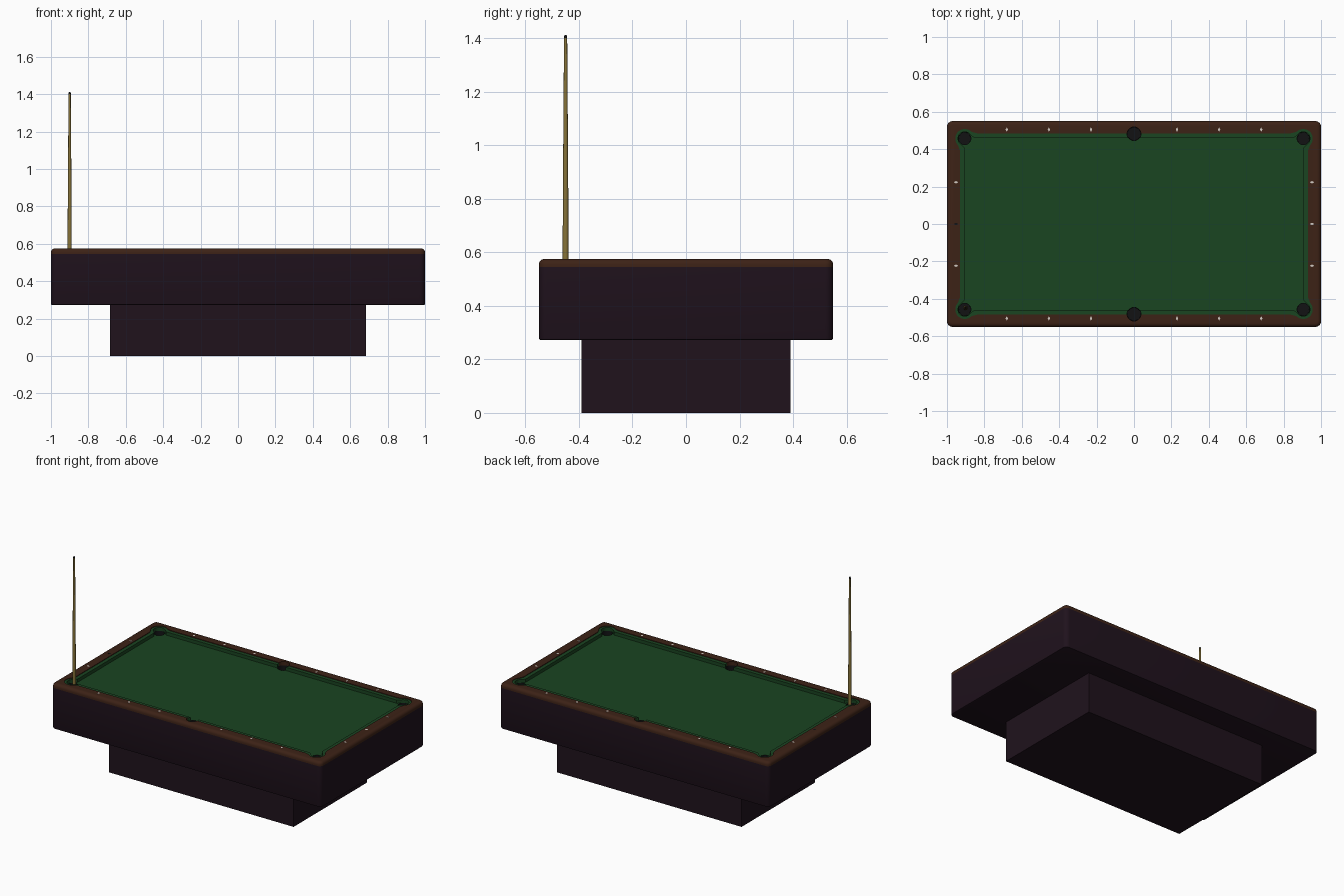
import bpy, bmesh, math

if "Cube" in bpy.data.objects:
    bpy.data.objects.remove(bpy.data.objects["Cube"])

CX, CY = 0.905, 0.457                       # corner pocket centre
SIDE_Y = 0.482                              # side pocket centre
QUADS = [(1, 1), (-1, 1), (-1, -1), (1, -1)]


def material(name, rgb):
    m = bpy.data.materials.new(name)
    m.diffuse_color = (*rgb, 1)
    m.use_nodes = True
    m.node_tree.nodes["Principled BSDF"].inputs["Base Color"].default_value = m.diffuse_color
    return m


DARK = material("dark_wood", (0.014, 0.006, 0.012))
WOOD = material("rail_wood", (0.046, 0.016, 0.008))
FELT = material("green_felt", (0.010, 0.058, 0.015))
BLACK = material("black", (0.006, 0.006, 0.007))
CUE = material("pale_wood", (0.24, 0.17, 0.04))
PEARL = material("pearl", (0.65, 0.60, 0.55))


def arc(cx, cy, r, a0, a1, n):
    return [(cx + r * math.cos(math.radians(a0 + (a1 - a0) * i / n)),
             cy + r * math.sin(math.radians(a0 + (a1 - a0) * i / n))) for i in range(n + 1)]


def four_corners(quarter):
    """Mirror a first-quadrant run of points into a closed outline."""
    loop = []
    for sx, sy in QUADS:
        run = quarter if sx * sy > 0 else quarter[::-1]
        loop += [(sx * x, sy * y) for x, y in run]
    return loop


def round_rect(hx, hy, r):
    return four_corners(arc(hx - r, hy - r, r, 0, 90, 6))


def pocket_outline(hx, hy, k, r):
    """Rectangle that bulges around each corner pocket."""
    return four_corners([(hx, CY - k)] + arc(CX, CY, r, -45, 135, 14) + [(CX - k, hy)])


def prism(name, pts, z0, z1, mat=None, bevel_z=None, width=0.0, segs=4):
    bm = bmesh.new()
    f = bm.faces.new([bm.verts.new((x, y, z0)) for x, y in pts])
    ext = bmesh.ops.extrude_face_region(bm, geom=[f])
    for v in ext["geom"]:
        if isinstance(v, bmesh.types.BMVert):
            v.co.z = z1
    if bevel_z is not None:
        edges = [e for e in bm.edges if all(abs(v.co.z - bevel_z) < 1e-5 for v in e.verts)]
        bmesh.ops.bevel(bm, geom=edges, offset=width, segments=segs, profile=0.5, affect='EDGES')
    bmesh.ops.recalc_face_normals(bm, faces=bm.faces)
    return finish(name, bm, mat)


def finish(name, bm, mat):
    me = bpy.data.meshes.new(name)
    bm.to_mesh(me)
    bm.free()
    ob = bpy.data.objects.new(name, me)
    bpy.context.collection.objects.link(ob)
    if mat:
        me.materials.append(mat)
    return ob


def lathe(name, profile, x, y, mat, n=24):
    """Stack of rings; radius 0 closes the end."""
    bm = bmesh.new()
    rings = [[bm.verts.new((x + px, y + py, z)) for px, py in arc(0, 0, r, 0, 360, n)[:-1]]
             for r, z in profile]
    for a, b in zip(rings, rings[1:]):
        for i in range(n):
            bm.faces.new((a[i], a[(i + 1) % n], b[(i + 1) % n], b[i]))
    bmesh.ops.remove_doubles(bm, verts=bm.verts, dist=1e-5)
    bmesh.ops.recalc_face_normals(bm, faces=bm.faces)
    return finish(name, bm, mat)


def cut(ob, *cutters):
    for c in cutters:
        m = ob.modifiers.new("cut", 'BOOLEAN')
        m.operation, m.solver, m.object = 'DIFFERENCE', 'EXACT', c


# Cutters for pockets and the two openings
corner_holes = [prism("corner_cutter", arc(sx * CX, sy * CY, 0.034, 0, 360, 28)[:-1], 0.44, 0.7)
                for sx, sy in QUADS]
side_holes = [prism("side_cutter", arc(0, s * SIDE_Y, 0.037, 0, 360, 28)[:-1], 0.44, 0.7)
              for s in (1, -1)]
outer = pocket_outline(0.93, 0.485, 0.065, 0.051)
inner = pocket_outline(0.906, 0.46, 0.05, 0.036)
rail_opening = prism("rail_cutter", outer, 0.5, 0.7)
play_opening = prism("play_cutter", inner, 0.5, 0.7)
cutters = corner_holes + side_holes + [rail_opening, play_opening]

# Base and cabinet
prism("base", [(0.685 * a, 0.39 * b) for a, b in QUADS], 0, 0.28, DARK)
cabinet = prism("cabinet", round_rect(1, 0.55, 0.03), 0.273, 0.546, DARK, 0.273, 0.006, 2)
cut(cabinet, *corner_holes, *side_holes)

# Wooden rail, cushions and felt bed
rail = prism("rail", round_rect(1, 0.55, 0.03), 0.546, 0.575, WOOD, 0.575, 0.02)
cut(rail, rail_opening, *side_holes)
cushions = prism("cushions", outer, 0.543, 0.571, FELT)
cut(cushions, play_opening, *side_holes)
bed = prism("bed", outer, 0.535, 0.549, FELT)
cut(bed, *corner_holes, *side_holes)

# Apply the cuts and remove the helpers
bpy.context.view_layer.update()
dg = bpy.context.evaluated_depsgraph_get()
cut_parts = [cabinet, rail, cushions, bed]
meshes = [bpy.data.meshes.new_from_object(o.evaluated_get(dg)) for o in cut_parts]
for o, me in zip(cut_parts, meshes):
    mat = o.data.materials[0]
    o.modifiers.clear()
    o.data = me
    me.materials.clear()
    me.materials.append(mat)
    me.polygons.foreach_set("material_index", [0] * len(me.polygons))
for c in cutters:
    bpy.data.objects.remove(c)

# Black pocket cups
spots = [("corner_pocket", sx * CX, sy * CY, 0.034, 0.55) for sx, sy in QUADS]
spots += [("side_pocket", 0, s * SIDE_Y, 0.0368, 0.55) for s in (1, -1)]
smooth = [cabinet, rail]
for name, x, y, r, top in spots:
    smooth.append(lathe(name, [(0, 0.445), (r - 0.002, 0.445), (r - 0.001, top), (r, top)], x, y, BLACK, 28))

# Diamond sights on the rails
def sight(x, y, wx, wy, mat=PEARL):
    prism("rail_sight", [(x + wx, y), (x, y + wy), (x - wx, y), (x, y - wy)], 0.57, 0.5757, mat)


for s in (1, -1):
    for x in (0.23, 0.455, 0.68):
        for sx in (1, -1):
            sight(sx * x, s * 0.505, 0.007, 0.012)
    for y in (-0.223, 0, 0.223):
        sight(s * 0.952, y, 0.012, 0.007, BLACK if s < 0 and y == 0 else PEARL)

# Cue standing in the front left pocket
smooth.append(lathe("cue", [(0, 0.447), (0.0115, 0.447), (0.0105, 0.75), (0.0085, 1.05),
                            (0.006, 1.402), (0, 1.402)], -0.9, -0.45, CUE, 16))
smooth.append(lathe("cue_tip", [(0.0058, 1.40), (0.0058, 1.407), (0.0035, 1.412), (0, 1.412)],
                    -0.9, -0.45, BLACK, 16))

# Smooth shading on the rounded parts
for o in smooth:
    o.select_set(True)
bpy.context.view_layer.objects.active = smooth[0]
bpy.ops.object.shade_smooth_by_angle(angle=math.radians(35))
